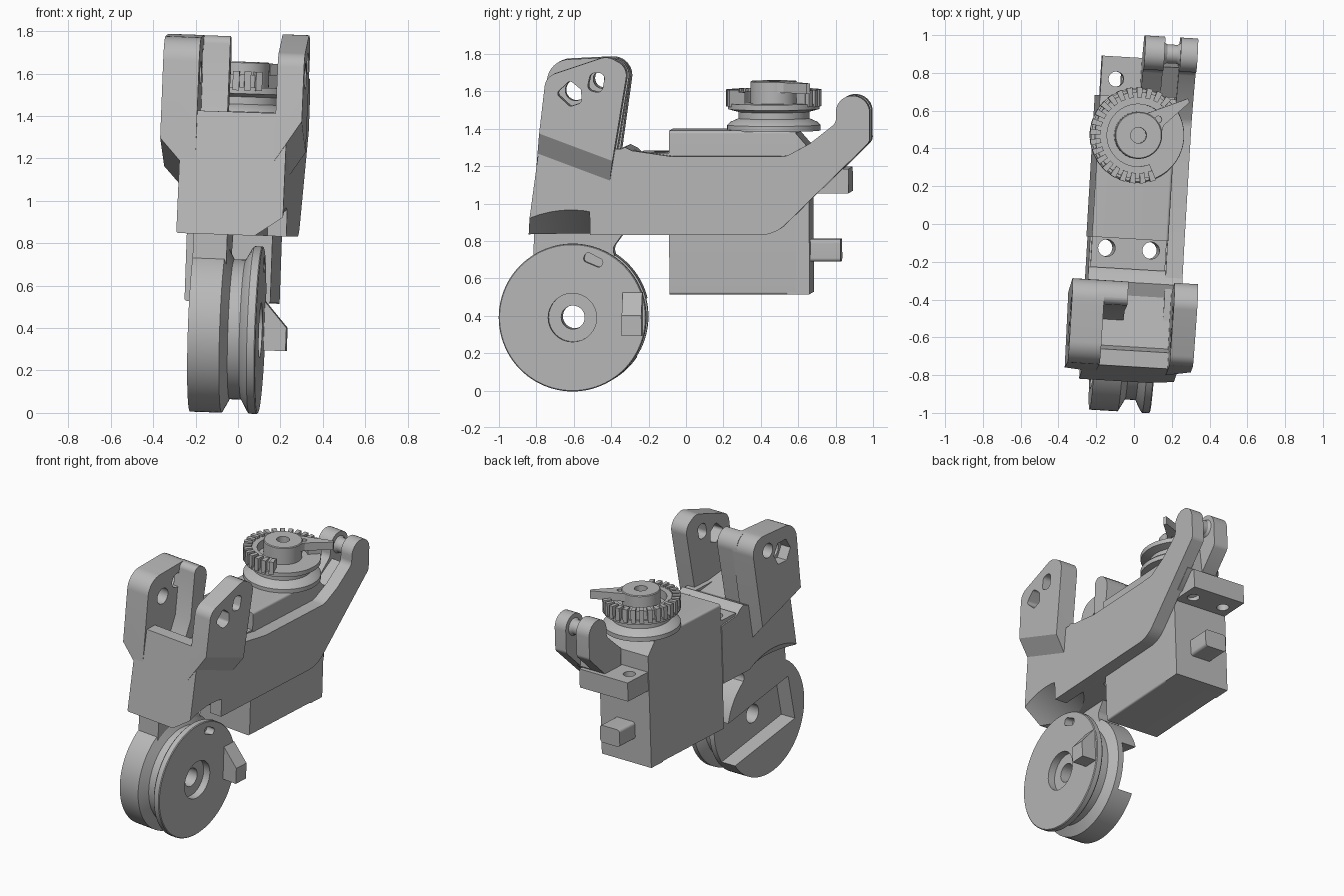
import bpy, bmesh, math
from mathutils import Matrix, Vector

cube = bpy.data.objects.get("Cube")
if cube:
    bpy.data.objects.remove(cube, do_unlink=True)

grey = bpy.data.materials.new("plain grey")
grey.use_nodes = True
grey.diffuse_color = (0.48, 0.48, 0.48, 1)
grey.node_tree.nodes["Principled BSDF"].inputs["Base Color"].default_value = (0.48, 0.48, 0.48, 1)
parts = []


def place(axis, u, v, t):
    """Point from a 2D section (u, v) and a distance t along the axis."""
    return {"x": (t, u, v), "y": (u, t, v), "z": (u, v, t)}[axis]


def loft(name, rings, keep=True):
    """Closed solid skinned over matching rings of points."""
    bm = bmesh.new()
    rows = [[bm.verts.new(p) for p in ring] for ring in rings]
    n = len(rows[0])
    for a, b in zip(rows, rows[1:]):
        for i in range(n):
            j = (i + 1) % n
            bm.faces.new((a[i], a[j], b[j], b[i]))
    bm.faces.new(rows[0])
    bm.faces.new(rows[-1])
    bmesh.ops.recalc_face_normals(bm, faces=bm.faces)
    mesh = bpy.data.meshes.new(name)
    bm.to_mesh(mesh)
    bm.free()
    mesh.materials.append(grey)
    ob = bpy.data.objects.new(name, mesh)
    bpy.context.collection.objects.link(ob)
    if keep:
        parts.append(ob)
    return ob


def fillet(pts, steps=8):
    """Round the corners of points given as (u, v, radius)."""
    out = []
    for i, p in enumerate(pts):
        c = Vector(p[:2])
        if len(p) < 3:
            out.append(c)
            continue
        a = (Vector(pts[i - 1][:2]) - c).normalized()
        b = (Vector(pts[(i + 1) % len(pts)][:2]) - c).normalized()
        half = a.angle(b) / 2
        d = p[2] / math.tan(half)
        mid = c + (a + b).normalized() * p[2] / math.sin(half)
        s, e = c + a * d - mid, c + b * d - mid
        out += [mid + s.lerp(e, k / steps).normalized() * p[2] for k in range(steps + 1)]
    return out


def prism(name, pts, lo, hi, axis="x", keep=True):
    pts = fillet(pts)
    return loft(name, [[place(axis, p[0], p[1], t) for p in pts] for t in (lo, hi)], keep)


def lathe(name, c, profile, axis="x", n=64, keep=True):
    """Turned solid from (distance along axis, radius) pairs."""
    ang = [2 * math.pi * i / n for i in range(n)]
    return loft(name, [[place(axis, c[0] + r * math.cos(a), c[1] + r * math.sin(a), t)
                        for a in ang] for t, r in profile], keep)


def box(name, x, y, z, keep=True):
    return prism(name, [(y[0], z[0]), (y[1], z[0]), (y[1], z[1]), (y[0], z[1])], x[0], x[1], "x", keep)


def cut(ob, cutter):
    mod = ob.modifiers.new("cut", "BOOLEAN")
    mod.operation, mod.object, mod.solver = "DIFFERENCE", cutter, "EXACT"
    deps = bpy.context.evaluated_depsgraph_get()
    mesh = bpy.data.meshes.new_from_object(ob.evaluated_get(deps))
    ob.modifiers.clear()
    ob.data = mesh
    bpy.data.objects.remove(cutter, do_unlink=True)


def drill(ob, c, r, lo, hi, axis="x", n=32):
    cut(ob, lathe("cutter", c, [(lo, r), (hi, r)], axis, n, False))


def slope(ob, co, no):
    """Slice away everything beyond a plane."""
    bm = bmesh.new()
    bm.from_mesh(ob.data)
    geom = bm.verts[:] + bm.edges[:] + bm.faces[:]
    res = bmesh.ops.bisect_plane(bm, geom=geom, plane_co=co, plane_no=no, clear_outer=True)
    edges = [e for e in res["geom_cut"] if isinstance(e, bmesh.types.BMEdge)]
    bmesh.ops.contextual_create(bm, geom=edges)
    bmesh.ops.recalc_face_normals(bm, faces=bm.faces)
    bm.to_mesh(ob.data)
    bm.free()


# Grooved wheel with bore, recess, side channel and small slot
axle = (-0.6, 0.395)
R = 0.395
wheel = lathe("wheel", axle, [(-0.16, R), (-0.01, R), (0.025, 0.33), (0.08, 0.33),
                              (0.11, R - 0.01), (0.12, R), (0.155, R), (0.16, R - 0.005)], n=96)
drill(wheel, axle, 0.13, 0.11, 0.3)
drill(wheel, axle, 0.063, -0.4, 0.4)
turn = Matrix.Rotation(math.radians(-10), 2)
channel = [Vector(axle) + turn @ Vector(p) for p in ((-0.27, -0.16), (0.6, -0.16), (0.6, 0.16), (-0.27, 0.16))]
cut(wheel, prism("cutter", channel, -0.4, -0.05, "x", False))
cut(wheel, prism("cutter", [(-0.545, 0.70, 0.02), (-0.45, 0.66, 0.02), (-0.43, 0.70, 0.02),
                            (-0.525, 0.75, 0.02)], 0.1, 0.3, "x", False))
prism("wheel_fin", [(0.12, 0.53), (0.16, 0.53), (0.265, 0.41), (0.265, 0.30), (0.12, 0.30)], -0.33, -0.225, "y")

# Neck joining wheel and bracket
prism("neck", [(-0.82, 0.62), (-0.35, 0.62), (-0.395, 0.76, 0.05), (-0.33, 0.85), (-0.33, 1.0),
               (-0.81, 1.0)], -0.16, 0.0)

# Bracket body, hollowed conically around the wheel
body = prism("bracket_body", [(-0.835, 0.84), (-0.755, 1.42), (-0.67, 1.42), (-0.65, 1.32), (-0.38, 1.28),
                              (-0.31, 1.31), (-0.27, 1.29), (-0.24, 1.26), (-0.08, 1.24), (-0.08, 0.84)], -0.24, 0.26)
cut(body, lathe("cutter", axle, [(-0.01, 0.42), (0.26, 0.58), (0.35, 0.63)], keep=False))
cut(body, lathe("cutter", axle, [(-0.35, 0.60), (-0.24, 0.51), (-0.16, 0.42)], keep=False))

# Long side arm and the rear fork
arm = prism("side_arm", [(-0.5, 0.84), (0.49, 0.84, 0.2), (1.0, 1.34, 0.04), (1.0, 1.585, 0.09),
                         (0.82, 1.585, 0.085), (0.82, 1.44, 0.05), (0.68, 1.33), (0.55, 1.26, 0.1),
                         (-0.06, 1.26), (-0.33, 1.3), (-0.5, 1.3)], 0.17, 0.26)
prism("inner_fork_lug", [(0.68, 1.07), (0.75, 1.09), (1.0, 1.34, 0.04), (1.0, 1.585, 0.09), (0.82, 1.585, 0.085),
                         (0.82, 1.44, 0.05), (0.68, 1.31)], -0.02, 0.085)
prism("fork_web", [(0.68, 1.07), (0.75, 1.09), (0.86, 1.2), (0.84, 1.42), (0.68, 1.31)], 0.05, 0.2)
lathe("fork_pin", (0.91, 1.495), [(0.07, 0.07), (0.1, 0.05), (0.155, 0.05), (0.185, 0.07)], n=32)

# Front right lug with two openings
right_lug = prism("right_lug", [(-0.80, 1.1), (-0.73, 1.69, 0.08), (-0.40, 1.80, 0.09), (-0.29, 1.74, 0.08),
                                (-0.40, 1.08)], 0.205, 0.33)
slope(right_lug, (0.26, -0.6, 1.21), (0.13, -0.03, -0.08))
cut(right_lug, prism("cutter", [(-0.675, 1.60, 0.02), (-0.60, 1.53, 0.02), (-0.54, 1.55, 0.02),
                                (-0.54, 1.62, 0.02), (-0.60, 1.67, 0.02)], 0.1, 0.5, "x", False))
cut(right_lug, prism("cutter", [(-0.51, 1.62, 0.03), (-0.43, 1.60, 0.03), (-0.41, 1.71, 0.03),
                                (-0.49, 1.71, 0.03)], 0.1, 0.5, "x", False))

# Front left lug, thicker towards the rear
left_shape = [(-0.80, 1.0), (-0.745, 1.76, 0.12), (-0.44, 1.775, 0.05), (-0.29, 1.78, 0.1), (-0.40, 1.0)]
left_lug = prism("left_lug", left_shape, -0.335, -0.165)
slope(left_lug, (-0.24, -0.6, 1.12), (-0.1, -0.03, -0.09))
hook = prism("left_lug_hook", [(-0.52, 1.28), (-0.46, 1.42), (-0.43, 1.775, 0.04), (-0.29, 1.775, 0.09),
                               (-0.375, 1.26)], -0.2, -0.04)
drill(left_lug, (-0.6, 1.6), 0.055, -0.5, 0.0)
drill(left_lug, (-0.6, 1.6), 0.085, -0.5, -0.26, n=6)
drill(left_lug, (-0.455, 1.66), 0.05, -0.5, 0.0)

# Servo motor case, tabs and cable plug
prism("servo_case", [(-0.235, 0.52, 0.012), (0.17, 0.52, 0.012), (0.17, 1.395, 0.015), (-0.235, 1.395, 0.015)],
      -0.08, 0.60, "y")
prism("servo_rear", [(0.55, 0.52), (0.67, 0.52), (0.67, 1.30), (0.60, 1.38), (0.55, 1.38)], -0.235, 0.17)
front_tab = box("servo_front_tab", (-0.23, 0.165), (-0.24, -0.06), (1.15, 1.275))
rear_tab = box("servo_rear_tab", (-0.23, 0.165), (0.65, 0.88), (1.06, 1.19))
for x in (-0.15, 0.085):
    drill(front_tab, (x, -0.135), 0.045, 1, 1.5, "z")
    drill(body, (x, -0.135), 0.045, 0.7, 1.5, "z")
    drill(rear_tab, (x, 0.76), 0.04, 0.9, 1.5, "z")
prism("cable_plug", [(-0.11, 0.69, 0.02), (0.05, 0.69, 0.02), (0.05, 0.81, 0.02), (-0.11, 0.81, 0.02)], 0.65, 0.83, "y")

# Output spool and toothed ring
hub = (-0.03, 0.47)
lathe("spool", hub, [(1.39, 0.25), (1.42, 0.25), (1.435, 0.235), (1.455, 0.19), (1.49, 0.19), (1.505, 0.245),
                     (1.535, 0.245)], "z")


def arc(r, a, b, steps):
    return [(hub[0] + r * math.cos(math.radians(a + (b - a) * k / steps)),
             hub[1] + r * math.sin(math.radians(a + (b - a) * k / steps))) for k in range(steps + 1)]


prism("toothed_ring", arc(0.23, 50, 295, 40) + arc(0.165, 295, 50, 40), 1.52, 1.595, "z")
for k in range(20):
    a = 54 + 12.5 * k
    prism("tooth", arc(0.255, a - 3.5, a + 3.5, 2) + arc(0.2, a + 3.5, a - 3.5, 2), 1.52, 1.61, "z")

# Centre hub and pointed horn
cap = lathe("hub_cap", hub, [(1.52, 0.125), (1.65, 0.125), (1.655, 0.12)], "z", 48)
horn = prism("horn", [(hub[0] + u, hub[1] + v) for u, v in
                      ((-0.05, 0.11), (0.04, 0.12), (0.25, 0.21), (0.26, 0.19), (0.13, 0.06), (0.1, -0.07), (0, 0))],
             1.595, 1.65, "z")
for ob in (cap, horn):
    drill(ob, hub, 0.042, 1.56, 1.8, "z")
drill(horn, (hub[0] + 0.1, hub[1] + 0.09), 0.018, 1.5, 1.8, "z", 16)

# Slight lean of the whole assembly, then shading
pivot = Matrix.Translation((0, 0, 0.9))
lean = pivot @ Matrix.Rotation(math.radians(-3.4), 4, "Z") @ Matrix.Rotation(math.radians(2), 4, "Y") @ pivot.inverted()
bpy.ops.object.select_all(action="DESELECT")
for ob in parts:
    ob.data.transform(lean)
    ob.select_set(True)
bpy.context.view_layer.objects.active = wheel
bpy.ops.object.shade_smooth_by_angle(angle=math.radians(30))
